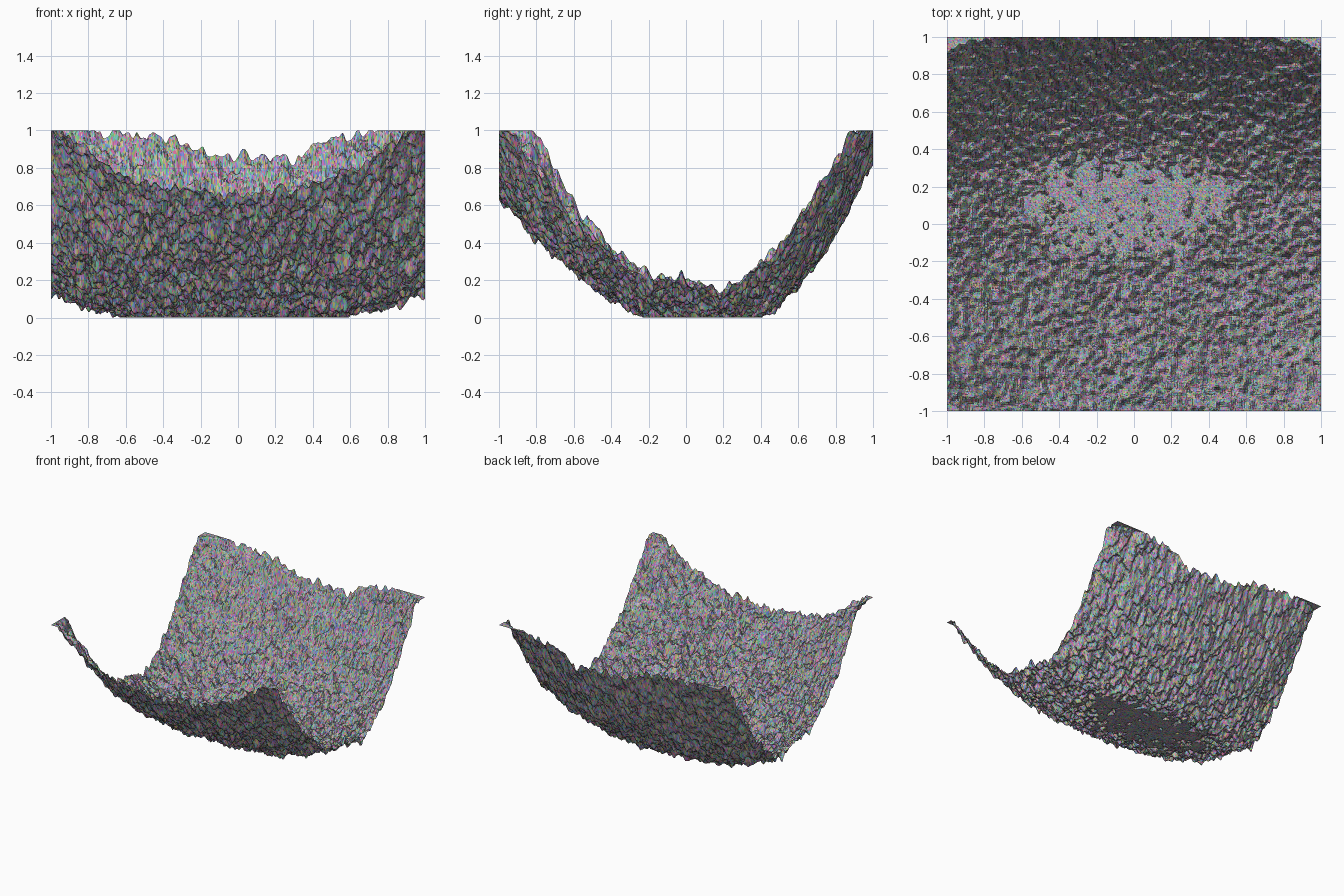
import bpy, bmesh, random
from mathutils import noise, Vector
from math import exp

if "Cube" in bpy.data.objects:
    bpy.data.objects.remove(bpy.data.objects["Cube"])

random.seed(4)
CELLS = 250

# Valley profiles along y from -1 to 1 (step 0.2): left edge, centre line, right edge
LEFT = [1.08, 0.96, 0.62, 0.38, 0.24, 0.20, 0.15, 0.28, 0.53, 0.85, 1.12]
MID = [0.67, 0.45, 0.27, 0.13, 0.015, -0.02, -0.03, 0.03, 0.19, 0.46, 0.85]
RIGHT = [1.08, 0.80, 0.52, 0.33, 0.22, 0.19, 0.15, 0.28, 0.51, 0.84, 1.12]


def sample(profile, y):
    """Smooth (Catmull-Rom) lookup in a profile."""
    t = min(max((y + 1) * 5, 0), 9.9999)
    i = int(t)
    f = t - i
    b, c = profile[i], profile[i + 1]
    a = profile[i - 1] if i > 0 else 2 * b - c
    d = profile[i + 2] if i < 9 else 2 * c - b
    return b + 0.5 * f * (c - a + f * (2 * a - 5 * b + 4 * c - d + f * (3 * (b - c) + d - a)))


def height(x, y):
    mid = sample(MID, y)
    side = sample(LEFT if x < 0 else RIGHT, y)
    z = mid + (side - mid) * abs(x) ** (3.0 if x < 0 else 2.4)
    # bumps in the back rim
    z += 0.10 * exp(-((x + 0.45) ** 2 + (y - 1) ** 2) / 0.07)
    z += 0.06 * exp(-((x - 0.55) ** 2 + (y - 1) ** 2) / 0.04)
    # rough rocky detail
    p = Vector((x, y, 0.37))
    z += 0.034 * noise.noise(p * 8) + 0.052 * noise.noise(p * 19)
    z += 0.036 * noise.noise(p * 37)
    return min(max(z, 0.0), 1.0)


# Terrain sheet, clipped flat at the floor and at the rim
bm = bmesh.new()
bmesh.ops.create_grid(bm, x_segments=CELLS, y_segments=CELLS, size=1)
for v in bm.verts:
    v.co.z = height(v.co.x, v.co.y)
bmesh.ops.triangulate(bm, faces=bm.faces[:])

# Mottled stone colours scattered over the faces
TINTS = [(0.70, 0.15, 0.32), (0.18, 0.60, 0.22), (0.15, 0.25, 0.70),
         (0.60, 0.52, 0.15), (0.55, 0.18, 0.65), (0.18, 0.58, 0.60),
         (0.12, 0.12, 0.12), (0.65, 0.55, 0.55)]
for f in bm.faces:
    f.material_index = random.randrange(len(TINTS))

mesh = bpy.data.meshes.new("valley_terrain")
bm.to_mesh(mesh)
bm.free()
for n, tint in enumerate(TINTS):
    mat = bpy.data.materials.new(f"stone_{n + 1}")
    mat.diffuse_color = (*tint, 1)
    mat.use_nodes = True
    mat.node_tree.nodes["Principled BSDF"].inputs["Base Color"].default_value = mat.diffuse_color
    mesh.materials.append(mat)
terrain = bpy.data.objects.new("valley_terrain", mesh)
bpy.context.collection.objects.link(terrain)
